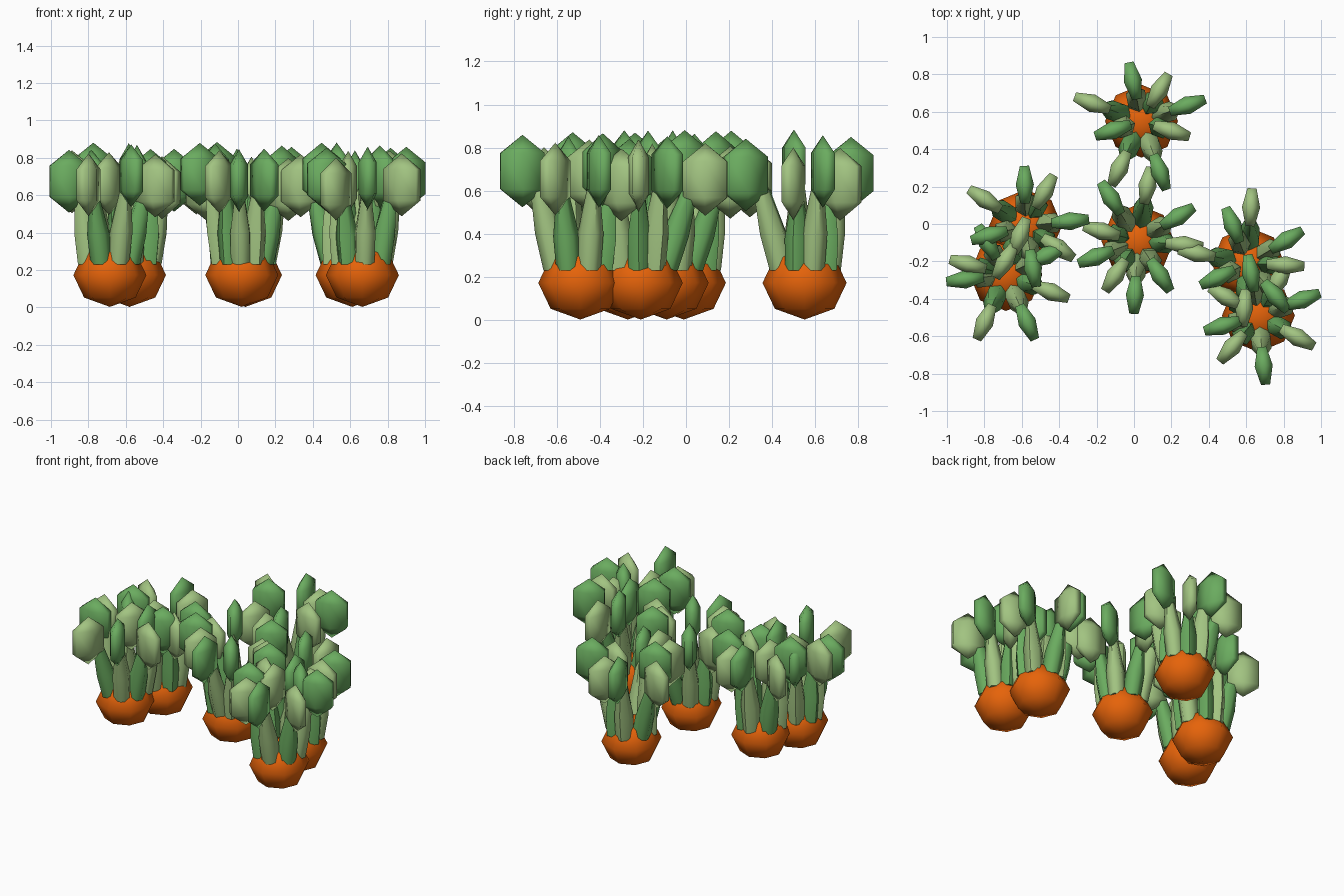
import bpy, bmesh, random
from math import radians, cos, sin, tau
from mathutils import Matrix, Vector

cube = bpy.data.objects.get("Cube")
if cube:
    bpy.data.objects.remove(cube)

random.seed(4)


def material(name, colour):
    mat = bpy.data.materials.new(name)
    mat.use_nodes = True
    mat.diffuse_color = (*colour, 1)
    mat.node_tree.nodes["Principled BSDF"].inputs["Base Color"].default_value = (*colour, 1)
    return mat


orange = material("orange root", (0.79, 0.125, 0.003))
greens = [material("dark leaf green", (0.145, 0.41, 0.115)),
          material("light leaf green", (0.36, 0.55, 0.22))]


def make_object(name, bm, mat, location, turn=0.0):
    bmesh.ops.recalc_face_normals(bm, faces=bm.faces)
    mesh = bpy.data.meshes.new(name)
    bm.to_mesh(mesh)
    bm.free()
    mesh.materials.append(mat)
    obj = bpy.data.objects.new(name, mesh)
    bpy.context.collection.objects.link(obj)
    obj.location = location
    obj.rotation_euler.z = turn
    bpy.ops.object.select_all(action='DESELECT')
    obj.select_set(True)
    bpy.context.view_layer.objects.active = obj
    bpy.ops.object.shade_smooth_by_angle(angle=radians(65))


def add_tube(bm, rings, sides=6):
    """Closed tube through rings of (centre, radial half-width, side half-width)."""
    loops = []
    for centre, deep, wide in rings:
        loops.append([bm.verts.new(centre + Vector((deep * cos(tau * i / sides), wide * sin(tau * i / sides), 0)))
                      for i in range(sides)])
    for low, high in zip(loops, loops[1:]):
        for i in range(sides):
            j = (i + 1) % sides
            bm.faces.new((low[i], low[j], high[j], high[i]))
    bm.faces.new(loops[0])
    bm.faces.new(loops[-1])


def root(name, location):
    bm = bmesh.new()
    bmesh.ops.create_uvsphere(bm, u_segments=8, v_segments=4, radius=1,
                              matrix=Matrix.Diagonal((0.195, 0.195, 0.17, 1)))
    bmesh.ops.translate(bm, verts=bm.verts, vec=(0, 0, 0.173))
    make_object(name, bm, orange, location)


def stalk(name, location, angle, reach, mat, height):
    # leaning stalk, deep towards the middle of the plant, narrowing to the top
    bm = bmesh.new()
    base = Vector((0.106, 0, 0.23))
    top = Vector((reach - 0.165, 0, height - 0.03))
    add_tube(bm, [(base, 0.066, 0.058), (base.lerp(top, 0.4), 0.066, 0.06), (top, 0.034, 0.02)])
    make_object(name, bm, mat, location, radians(angle))


def blade(name, location, angle, reach, mat, height):
    # faceted blade standing in the radial plane, blunt at its outer edge
    bm = bmesh.new()
    shape = (Matrix.Translation((reach - 0.1, 0, height))
             @ Matrix.Diagonal((0.135, 0.056, 0.168, 1)))
    bmesh.ops.create_uvsphere(bm, u_segments=6, v_segments=3, radius=1, matrix=shape)
    make_object(name, bm, mat, location, radians(angle))


# plant position, then (angle, reach) of its leaves, dark and light blades in turn
PLANTS = {
    "back": ((0.04, 0.55), [(102, .32), (60, .29), (19, .36), (-18, .27),
                            (-70, .39), (-115, .38), (-162, .26), (160, .38)]),
    "middle": ((0.02, -0.09), [(122, .37), (165, .3), (31, .35), (80, .4), (-93, .39),
                               (-5, .35), (-57, .32), (-123, .32), (-159, .34)]),
    "right_rear": ((-0.58, -0.01), [(91, .32), (61, .31), (6, .34), (-34, .31),
                                    (-80, .33), (-120, .32), (-165, .3), (147, .36)]),
    "right_front": ((-0.685, -0.27), [(-173, .32), (-114, .38), (-66, .38), (-21, .36),
                                      (25, .34), (70, .32), (120, .3), (165, .31)]),
    "left_rear": ((0.61, -0.21), [(112, .32), (87, .4), (31, .34), (-3, .3),
                                  (-50, .33), (-95, .34), (-155, .28), (169, .38)]),
    "left_front": ((0.665, -0.49), [(20, .35), (-29, .34), (-84, .37), (-130, .32),
                                    (-164, .3), (150, .3), (100, .33), (60, .32)]),
}

for place, ((x, y), leaves) in PLANTS.items():
    spot = (x, y, 0)
    root(f"{place}_root", spot)
    for i, (angle, reach) in enumerate(leaves):
        light = i % 2
        height = (0.655 if light else 0.7) + random.uniform(-0.03, 0.02)
        # stalks take the opposite green to their blades
        stalk(f"{place}_stalk_{i + 1}", spot, angle, reach, greens[1 - light], height)
        blade(f"{place}_blade_{i + 1}", spot, angle, reach, greens[light], height)
